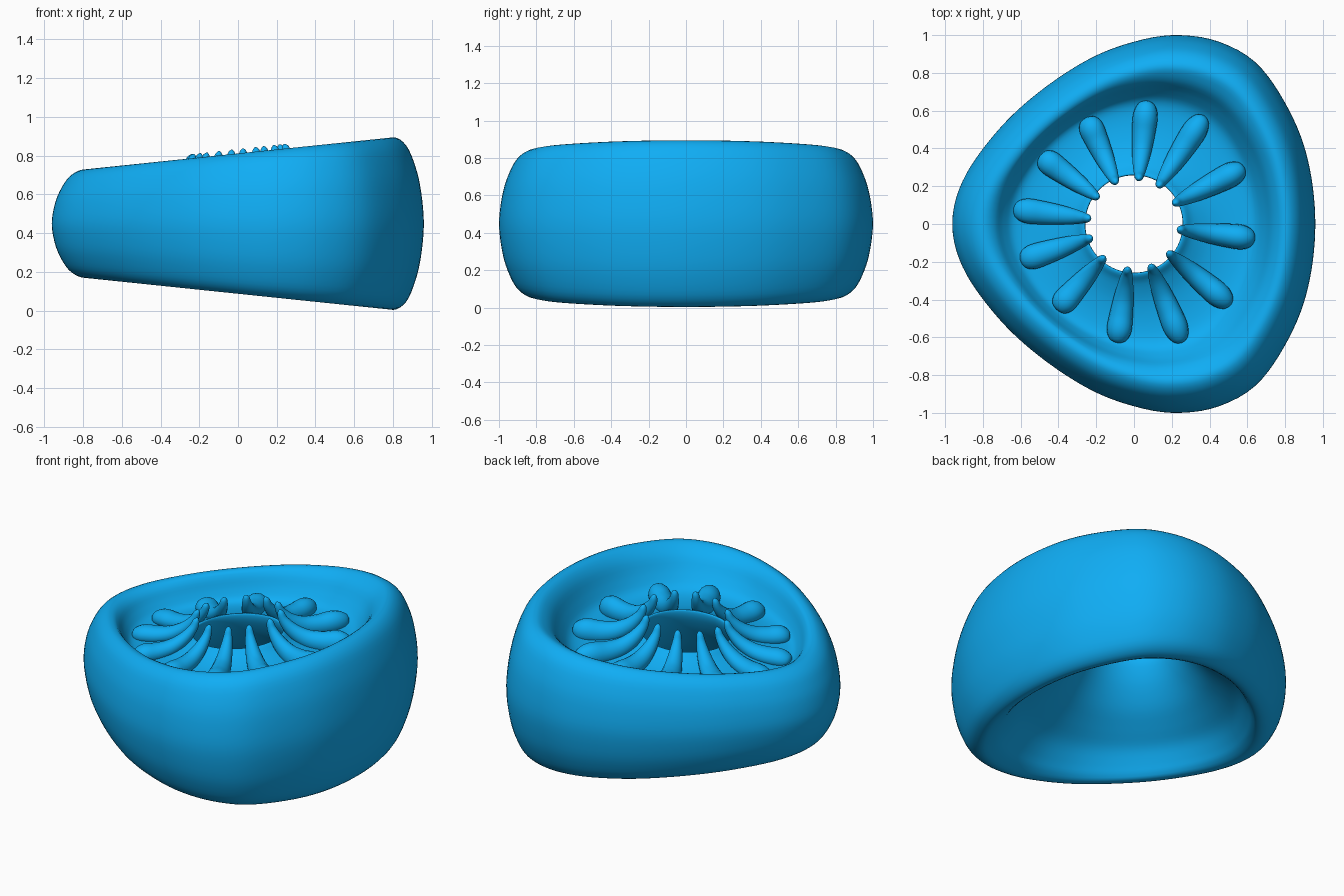
import bpy, bmesh
from math import sin, cos, pi, radians, hypot, atan2
from mathutils import Vector

if "Cube" in bpy.data.objects:
    bpy.data.objects.remove(bpy.data.objects["Cube"])

blue = bpy.data.materials.new("blue")
blue.diffuse_color = (0.005, 0.42, 0.91, 1)
blue.use_nodes = True
blue.node_tree.nodes["Principled BSDF"].inputs["Base Color"].default_value = blue.diffuse_color


def spline(pts, n, closed):
    """Catmull-Rom samples through points of any dimension."""
    m, out = len(pts), []
    get = (lambda i: pts[i % m]) if closed else (lambda i: pts[min(max(i, 0), m - 1)])
    for i in range(m if closed else m - 1):
        p = [get(i + k) for k in (-1, 0, 1, 2)]
        for s in range(n):
            t = s / n
            out.append(tuple(0.5 * (2 * b + (c - a) * t + (2 * a - 5 * b + 4 * c - d) * t * t
                                    + (3 * b - a - 3 * c + d) * t ** 3) for a, b, c, d in zip(*p)))
    return out if closed else out + [tuple(pts[-1])]


# Half of the rounded-triangle plan, mirrored across y, kept as (angle, radius)
half = [(0.96, 0), (0.925, 0.32), (0.83, 0.585), (0.66, 0.84), (0.45, 0.965), (0.22, 1.0),
        (0, 0.965), (-0.235, 0.875), (-0.495, 0.705), (-0.715, 0.502), (-0.9, 0.243), (-0.962, 0)]
plan = spline(half + [(x, -y) for x, y in half[-2:0:-1]], 10, True)
polar = [(atan2(y, x), hypot(x, y)) for x, y in plan[:111]]


def outline(a):
    """Plan radius at angle a."""
    a = abs(atan2(sin(a), cos(a)))
    for (a0, r0), (a1, r1) in zip(polar, polar[1:]):
        if a <= a1:
            return r0 + (r1 - r0) * (a - a0) / (a1 - a0)
    return polar[-1][1]


def place(a, f, h, side=0.0, edge=None):
    """Radial fraction f, relative height h (-1..1), sideways shift -> point.
    Plan goes from circular in the middle to triangular outside;
    the height tapers along x."""
    w = min(max((f - 0.3) / 0.5, 0), 1) ** 2
    r = f * (1 + w * ((edge or outline(a)) - 1))
    x = r * cos(a) - side * sin(a)
    y = r * sin(a) + side * cos(a)
    return Vector((x, y, 0.449 + h * (0.363 + 0.104 * x)))


def loft(name, rings, closed):
    """Skin a series of vertex loops."""
    bm = bmesh.new()
    loops = [[bm.verts.new(p) for p in ring] for ring in rings]
    n = len(loops[0])
    for i in range(len(loops) if closed else len(loops) - 1):
        a, b = loops[i], loops[(i + 1) % len(loops)]
        for j in range(n):
            k = (j + 1) % n
            bm.faces.new((a[j], a[k], b[k], b[j]))
    if not closed:
        bm.faces.new(loops[0])
        bm.faces.new(loops[-1])
    bmesh.ops.recalc_face_normals(bm, faces=bm.faces)
    me = bpy.data.meshes.new(name)
    bm.to_mesh(me)
    bm.free()
    me.materials.append(blue)
    me.polygons.foreach_set("use_smooth", [True] * len(me.polygons))
    ob = bpy.data.objects.new(name, me)
    bpy.context.collection.objects.link(ob)
    return ob


# Main ring: outer wall, rolled rims, raised funnel around the central hole
profile = [(1.0, 0), (0.985, 0.36), (0.955, 0.64), (0.905, 0.89), (0.835, 0.998),
           (0.765, 0.9), (0.71, 0.68), (0.65, 0.51), (0.55, 0.47), (0.42, 0.51),
           (0.32, 0.61), (0.275, 0.70), (0.258, 0.69), (0.268, 0.54), (0.32, 0.26),
           (0.41, -0.05), (0.52, -0.30), (0.63, -0.52), (0.71, -0.76), (0.765, -0.92),
           (0.835, -0.998), (0.905, -0.89), (0.955, -0.64), (0.985, -0.36)]
section = spline(profile, 4, True)
SEG = 128
angles = [2 * pi * i / SEG for i in range(SEG)]
loft("ring_body", [[place(a, f, h, 0, e) for f, h in section]
                   for a, e in ((a, outline(a)) for a in angles)], True)

# Ribs: (radius, height, half width) from the finger tip down to the rounded foot
rib_path = [(0.240, 1.06, 0.004), (0.246, 1.01, 0.019), (0.265, 0.88, 0.028), (0.32, 0.71, 0.041),
            (0.40, 0.58, 0.053), (0.49, 0.53, 0.062), (0.57, 0.53, 0.066),
            (0.62, 0.51, 0.055), (0.645, 0.49, 0.034), (0.655, 0.48, 0.006)]
H = 0.37
samples = spline(rib_path, 4, False)


def rib(name, a):
    edge, rings = outline(a), []
    for i, (f, h, w) in enumerate(samples):
        p, q = samples[max(i - 1, 0)], samples[min(i + 1, len(samples) - 1)]
        df, dh = q[0] - p[0], (q[1] - p[1]) * H
        length = hypot(df, dh) or 1
        nf, nh = -dh / length, df / length
        ring = []
        for k in range(16):
            t = 2 * pi * k / 16
            ring.append(place(a, f + nf * w * sin(t), h + nh * w * sin(t) / H, w * cos(t), edge))
        rings.append(ring)
    loft(name, rings, False)


rib_angles = [84, 57, 27, -7, -40, -68, -98, -132, -162, 173, 144, 114]
for i, deg in enumerate(rib_angles):
    rib(f"rib_{i + 1}", radians(deg))
